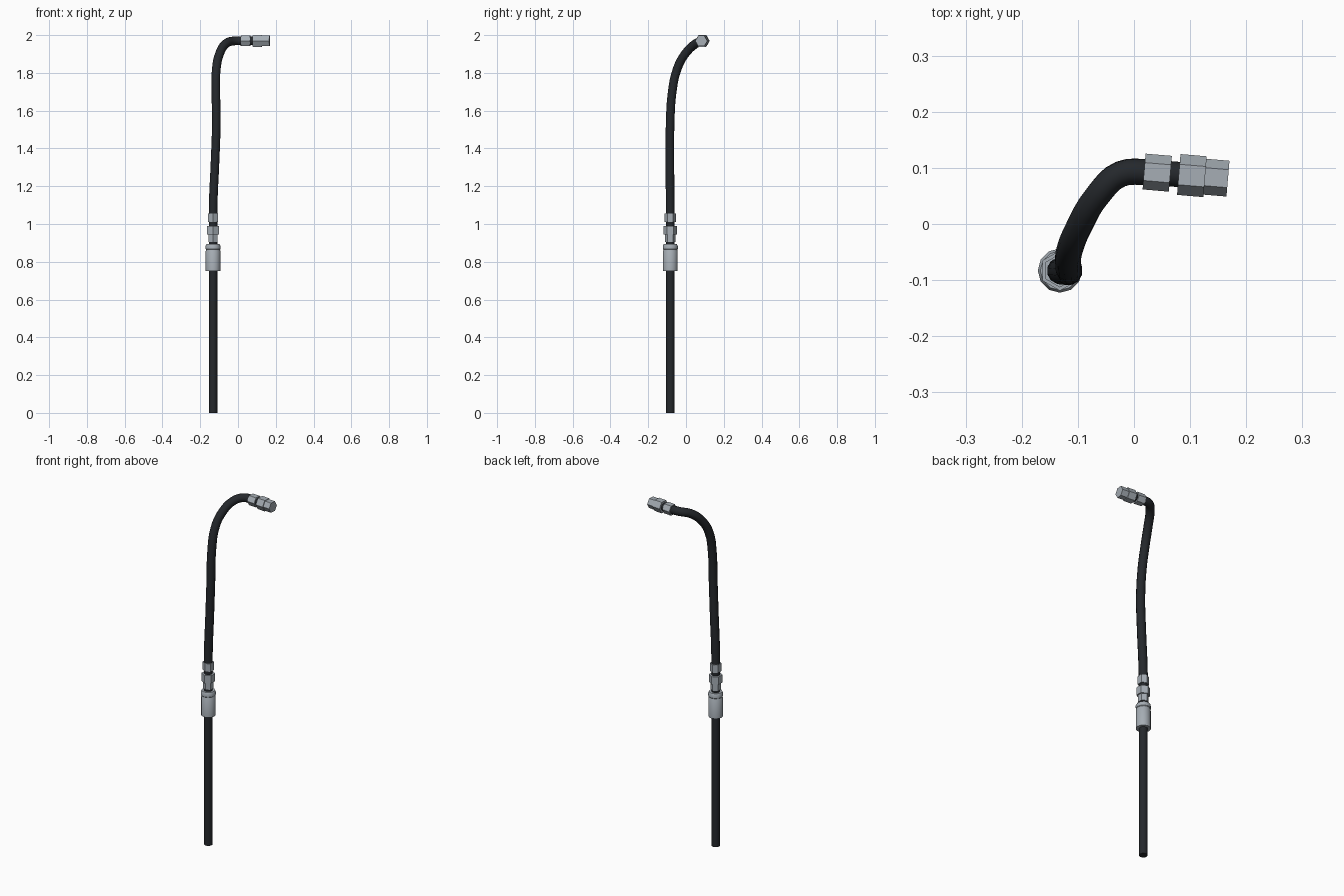
import bpy, math
from mathutils import Vector, Matrix

if "Cube" in bpy.data.objects:
    bpy.data.objects.remove(bpy.data.objects["Cube"])


def material(name, rgb):
    m = bpy.data.materials.new(name)
    m.diffuse_color = (*rgb, 1)
    m.use_nodes = True
    m.node_tree.nodes["Principled BSDF"].inputs["Base Color"].default_value = m.diffuse_color
    return m


RUBBER = material("black_rubber", (0.018, 0.021, 0.025))
METAL = material("plated_metal", (0.38, 0.42, 0.46))


def lathe(name, start, direction, profile, sides, mat, smooth=False):
    """Closed solid from (distance along axis, radius) pairs; corners point along y."""
    axis = Vector(direction).normalized()
    v = (Vector((0, 1, 0)) - axis * axis.y).normalized()
    u = v.cross(axis)
    verts, faces = [], []
    for d, r in profile:
        for i in range(sides):
            a = 2 * math.pi * i / sides
            verts.append(Vector(start) + axis * d + (v * math.cos(a) - u * math.sin(a)) * r)
    n = len(profile)
    for k in range(n - 1):
        for i in range(sides):
            j = (i + 1) % sides
            faces.append((k * sides + i, k * sides + j,
                          (k + 1) * sides + j, (k + 1) * sides + i))
    faces.append(tuple(reversed(range(sides))))
    faces.append(tuple(range((n - 1) * sides, n * sides)))
    me = bpy.data.meshes.new(name)
    me.from_pydata(verts, [], faces)
    me.materials.append(mat)
    ob = bpy.data.objects.new(name, me)
    bpy.context.collection.objects.link(ob)
    bpy.context.view_layer.objects.active = ob
    bpy.ops.object.select_all(action='DESELECT')
    ob.select_set(True)
    bpy.ops.object.mode_set(mode='EDIT')
    bpy.ops.mesh.select_all(action='SELECT')
    bpy.ops.mesh.normals_make_consistent(inside=False)
    bpy.ops.object.mode_set(mode='OBJECT')
    if smooth:
        bpy.ops.object.shade_smooth_by_angle(angle=math.radians(35))
    return ob


X, Y = -0.132, -0.083
UP = (0, 0, 1)

# Straight lower pipe
lathe("lower_pipe", (X, Y, 0), UP, [(0, 0.0225), (0.80, 0.0225)], 16, RUBBER, True)

# Coupling sleeve with groove and chamfered collar
lathe("coupling_sleeve", (X, Y, 0), UP,
      [(0.75, 0.039), (0.857, 0.039), (0.86, 0.037), (0.865, 0.037),
       (0.868, 0.0395), (0.884, 0.0395), (0.893, 0.035)], 12, METAL, True)

# Black core joining the lower fittings
lathe("lower_fitting_core", (X, Y, 0), UP, [(0.88, 0.0225), (1.03, 0.0225)], 16, RUBBER, True)


def hex_nut(name, start, direction, a, b, r):
    lathe(name, start, direction, [(a, r), (b, r)], 6, METAL)


# Lower hexagonal fittings
hex_nut("lower_small_nut", (X, Y, 0), UP, 0.905, 0.947, 0.028)
hex_nut("lower_large_nut", (X, Y, 0), UP, 0.945, 0.99, 0.036)
hex_nut("lower_hose_ferrule", (X, Y, 0), UP, 1.01, 1.056, 0.030)

# Upper hexagonal fittings on the hose end
END, AIM = (0.018, 0.0935, 1.969), (1, -0.085, 0)
hex_nut("upper_hose_ferrule", END, AIM, 0, 0.047, 0.032)
hex_nut("upper_large_nut", END, AIM, 0.062, 0.109, 0.0365)
hex_nut("upper_small_nut", END, AIM, 0.107, 0.150, 0.032)
lathe("upper_fitting_core", END, AIM, [(0.03, 0.0225), (0.08, 0.0225)], 16, RUBBER, True)

# Flexible bent hose
path = [(X, Y, 1.03), (-0.131, -0.084, 1.12), (-0.122, -0.085, 1.32),
        (-0.115, -0.084, 1.53), (-0.117, -0.073, 1.70), (-0.115, -0.047, 1.82),
        (-0.098, -0.005, 1.90), (-0.064, 0.052, 1.955), (-0.024, 0.089, 1.969),
        (0.030, 0.0925, 1.969)]
cu = bpy.data.curves.new("hose_path", 'CURVE')
cu.dimensions = '3D'
cu.bevel_depth = 0.0235
cu.bevel_resolution = 4
cu.resolution_u = 4
cu.use_fill_caps = True
sp = cu.splines.new('BEZIER')
sp.bezier_points.add(len(path) - 1)
for p, co in zip(sp.bezier_points, path):
    p.co = co
    p.handle_left_type = p.handle_right_type = 'AUTO'
cu.materials.append(RUBBER)
hose = bpy.data.objects.new("bent_hose", cu)
bpy.context.collection.objects.link(hose)
bpy.ops.object.select_all(action='DESELECT')
hose.select_set(True)
bpy.context.view_layer.objects.active = hose
bpy.ops.object.convert(target='MESH')
bpy.ops.object.shade_smooth_by_angle(angle=math.radians(40))
